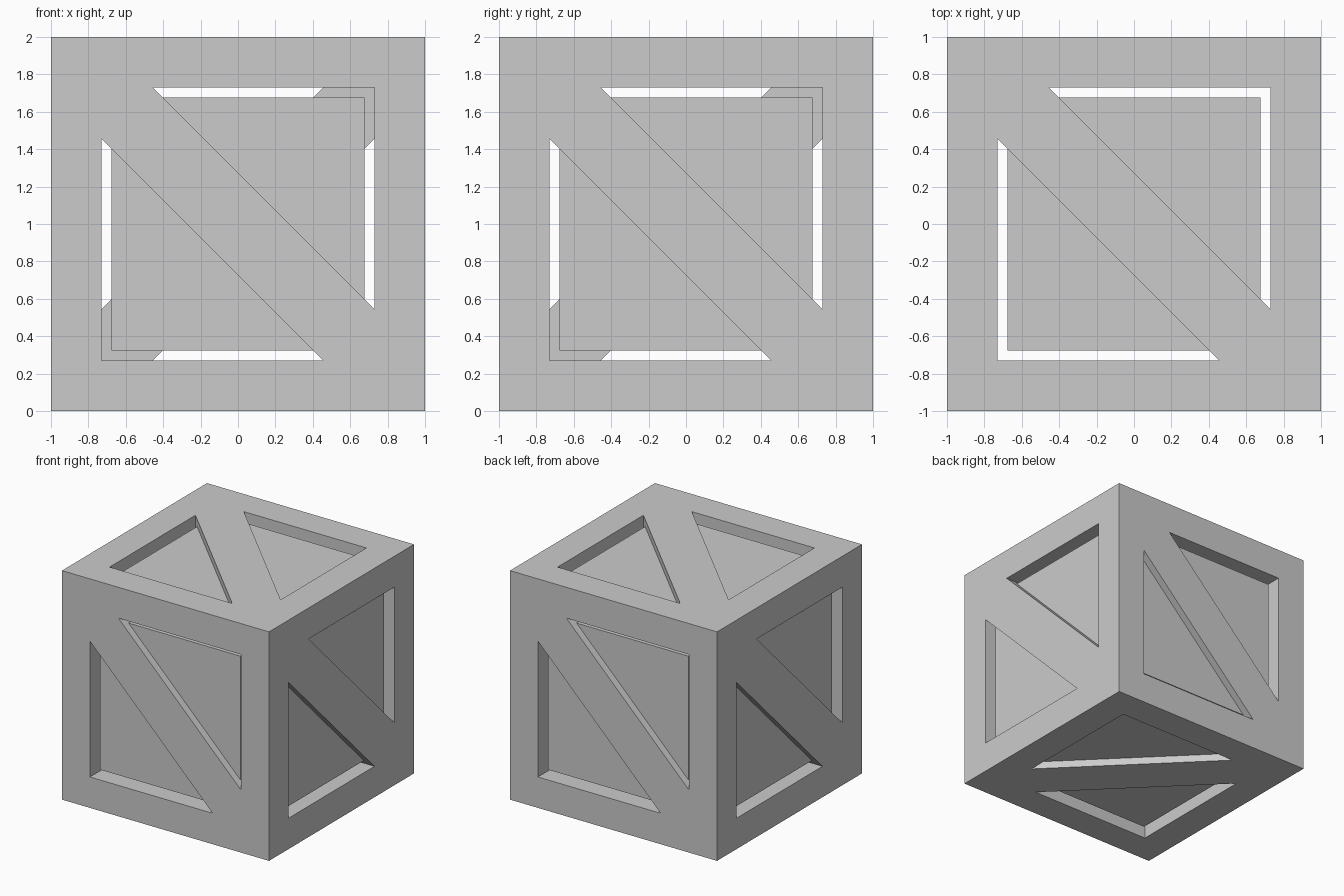
import bpy
import bmesh
from mathutils import Vector

if "Cube" in bpy.data.objects:
    bpy.data.objects.remove(bpy.data.objects["Cube"])

H = 0.73       # half size of the frame opening and the hollow inside
BAND = 0.275   # half width of the diagonal brace, measured along the edge
PANEL = 0.677  # half size of the recessed panels
CENTRE = Vector((0, 0, 1))

X, Y, Z = Vector((1, 0, 0)), Vector((0, 1, 0)), Vector((0, 0, 1))
# Sideways, up and outward directions of each side
SIDES = {
    "front": (X, Z, -Y), "back": (-X, Z, Y),
    "right": (Y, Z, X), "left": (-Y, Z, -X),
    "top": (X, Y, Z), "bottom": (Y, X, -Z),
}


def finish(bm, name):
    mesh = bpy.data.meshes.new(name)
    bm.to_mesh(mesh)
    bm.free()
    bpy.context.collection.objects.link(bpy.data.objects.new(name, mesh))


def place(side, point, depth):
    u, v, n = side
    return CENTRE + u * point[0] + v * point[1] + n * depth


def neg(p):
    return (-p[0], -p[1])


# Frame: hollow cube, each side pierced by two triangles around a diagonal brace
bm = bmesh.new()
A, B = (-1, 1), (1, 1)
p, q, r = (BAND - H, H), (H, H), (H, BAND - H)
a = (-H, H)
for side in SIDES.values():
    def face(*corners):
        bm.faces.new([bm.verts.new(place(side, pt, d)) for pt, d in corners])

    # Outer surface: four borders and the brace
    C, D = neg(A), neg(B)
    for poly in ((p, q, B, A), (q, r, C, B),
                 (neg(p), neg(q), D, C), (neg(q), neg(r), A, D),
                 (neg(r), neg(p), C, r, p, A)):
        face(*[(pt, 1) for pt in poly])
    # Inner surface of the brace
    face(*[(pt, H) for pt in (a, p, r, neg(a), neg(p), neg(r))])
    # Walls of the two triangular openings
    for loop in ((p, q, r), (neg(p), neg(q), neg(r))):
        for i, s in enumerate(loop):
            t = loop[(i + 1) % 3]
            face((t, 1), (s, 1), (s, H), (t, H))
bmesh.ops.remove_doubles(bm, verts=bm.verts, dist=0.0001)
finish(bm, "crate_frame")

# Panels: thin square plates set slightly behind each side
for name, side in SIDES.items():
    bm = bmesh.new()
    bmesh.ops.create_cube(bm, size=1)
    for vert in bm.verts:
        c = vert.co.copy()
        vert.co = place(side, (c.x * 2 * PANEL, c.y * 2 * PANEL), 0.91 + c.z * 0.05)
    finish(bm, name + "_panel")
